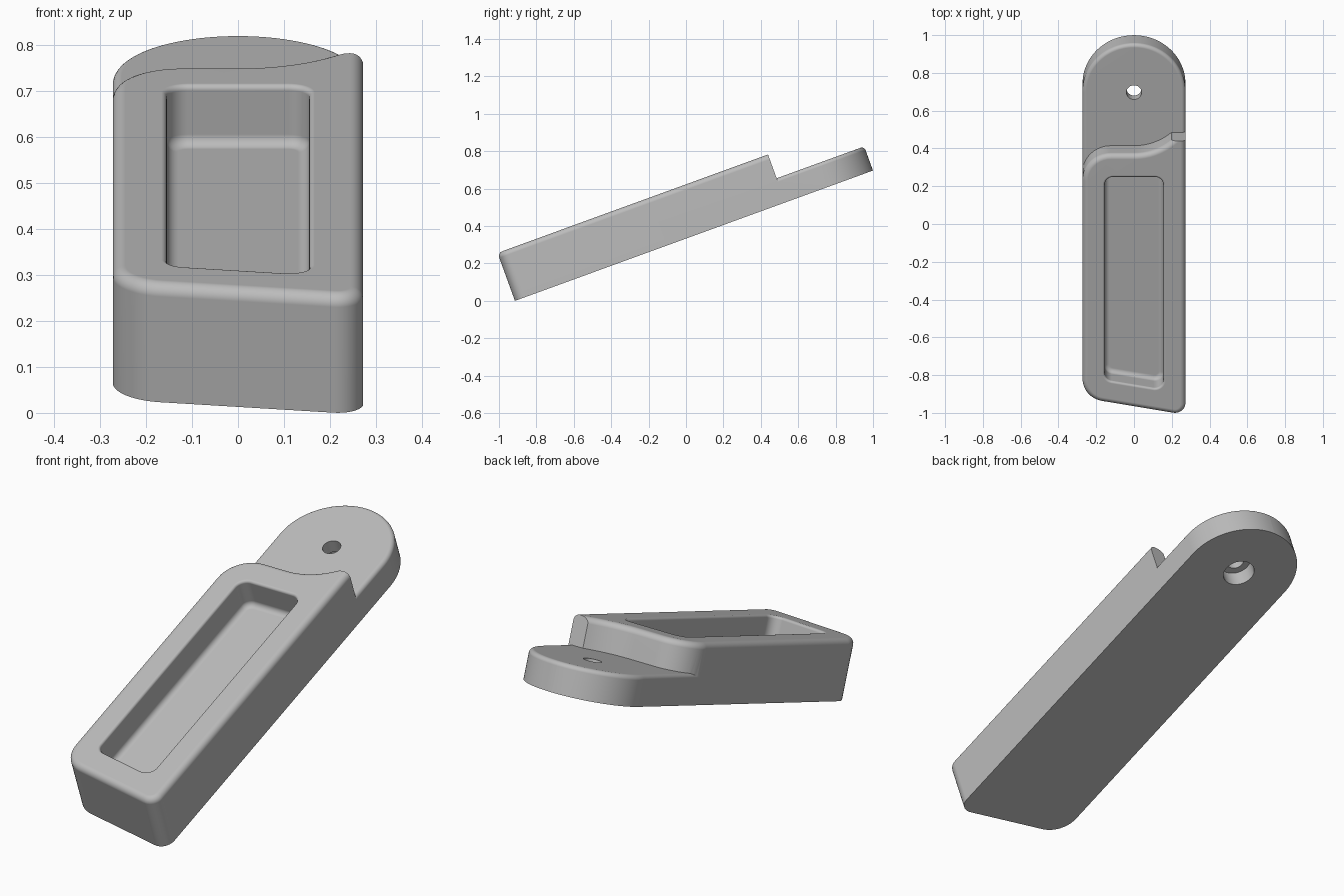
import bpy, bmesh
from math import sin, cos, tan, radians
from mathutils import Vector, Matrix

if "Cube" in bpy.data.objects:
    bpy.data.objects.remove(bpy.data.objects["Cube"])

HALF = 0.2725            # half width, also the round end's radius
THICK, THIN = 0.2725, 0.137
PIVOT = 1.765            # distance of the hole along the bar
SLANT = tan(radians(10))

grey = bpy.data.materials.new("plain grey")
grey.use_nodes = True
grey.diffuse_color = (0.5, 0.5, 0.5, 1)
grey.node_tree.nodes["Principled BSDF"].inputs["Base Color"].default_value = (0.5, 0.5, 0.5, 1)


def rounded(corners, steps=10):
    """Outline from (x, y, radius) corners, with arcs at the rounded ones."""
    out = []
    for i, (x, y, r) in enumerate(corners):
        p = Vector((x, y))
        if r == 0:
            out.append(p)
            continue
        a = (Vector(corners[i - 1][:2]) - p).normalized()
        b = (Vector(corners[(i + 1) % len(corners)][:2]) - p).normalized()
        half = a.angle(b) / 2
        centre = p + (a + b).normalized() * r / sin(half)
        start = p + a * r / tan(half) - centre
        sweep = (p + b * r / tan(half) - centre).angle_signed(start)
        for k in range(steps + 1):
            out.append(centre + Matrix.Rotation(sweep * k / steps, 2) @ start)
    return out


def prism(name, outline, low, high, fillet=0, level=None, keep=lambda e: True):
    """Extruded outline, optionally filleted around one end face."""
    bm = bmesh.new()
    face = bm.faces.new([bm.verts.new((p.x, p.y, low)) for p in outline])
    ext = bmesh.ops.extrude_face_region(bm, geom=[face], use_keep_orig=True)
    top = [v for v in ext["geom"] if isinstance(v, bmesh.types.BMVert)]
    bmesh.ops.translate(bm, verts=top, vec=(0, 0, high - low))
    bmesh.ops.recalc_face_normals(bm, faces=bm.faces)
    if fillet:
        edges = [e for e in bm.edges
                 if all(abs(v.co.z - level) < 1e-5 for v in e.verts) and keep(e)]
        bmesh.ops.bevel(bm, geom=edges, offset=fillet, segments=6, profile=0.5,
                        affect='EDGES', clamp_overlap=False)
    mesh = bpy.data.meshes.new(name)
    bm.to_mesh(mesh)
    bm.free()
    mesh.materials.append(grey)
    obj = bpy.data.objects.new(name, mesh)
    bpy.context.collection.objects.link(obj)
    return obj


def combine(target, tool, operation):
    """Boolean the tool into the target and discard the tool."""
    tool.hide_render = True
    mod = target.modifiers.new("combine", 'BOOLEAN')
    mod.operation, mod.solver, mod.object = operation, 'EXACT', tool
    bpy.context.view_layer.update()
    result = bpy.data.meshes.new_from_object(
        target.evaluated_get(bpy.context.evaluated_depsgraph_get()))
    target.modifiers.clear()
    target.data = result
    bpy.data.objects.remove(tool)


def disc(radius, count=48):
    turn = radians(360) / count
    return [Vector((radius * cos(k * turn), PIVOT + radius * sin(k * turn))) for k in range(count)]


# Thick body: slanted front, shoulder curved around the pivot hole
swing = 0.30
arc = [(swing * sin(t), PIVOT - swing * cos(t), 0) for t in (0.72 * (1 - k / 12) for k in range(13))]
shoulder = arc[0][1]
body_outline = rounded(
    [(HALF, 0.038 - SLANT * HALF, 0.055), (HALF, shoulder, 0)] + arc +
    [(-HALF, PIVOT - swing, 0.15), (-HALF, 0.038 + SLANT * HALF, 0.125)])
arm = prism("tilted_handle", body_outline, 0, THICK, 0.028, THICK,
            lambda e: any(v.co.y < shoulder - 1e-4 for v in e.verts))

# Thin round-ended tongue
tip_outline = rounded([(HALF, 1.0, 0), (HALF, PIVOT + HALF, HALF - 1e-4),
                       (-HALF, PIVOT + HALF, HALF - 1e-4), (-HALF, 1.0, 0)], 24)
tongue = prism("tongue", tip_outline, 0, THIN, 0.02, THIN,
               lambda e: any(v.co.y > 1.01 for v in e.verts))
combine(arm, tongue, 'UNION')

# Pocket with rounded floor
w, near, far = 0.155, 0.166, 1.335
pocket = prism("pocket_cutter", rounded(
    [(w, near - SLANT * w, 0.045), (w, far, 0.045),
     (-w, far, 0.045), (-w, near + SLANT * w, 0.045)]),
    0.134, 0.4, 0.025, 0.134)
combine(arm, pocket, 'DIFFERENCE')

# Pivot hole, wider from below
combine(arm, prism("hole_cutter", disc(0.04), -0.1, 0.4), 'DIFFERENCE')
combine(arm, prism("counterbore_cutter", disc(0.072), -0.1, 0.075), 'DIFFERENCE')

# Soften the pocket rim, then tilt the whole bar
bm = bmesh.new()
bm.from_mesh(arm.data)
bmesh.ops.remove_doubles(bm, verts=bm.verts, dist=1e-5)
rim = [e for e in bm.edges if len(e.link_faces) == 2 and e.calc_face_angle() > 0.8
       and all(abs(v.co.z - THICK) < 1e-4 and abs(v.co.x) < w + 0.01
               and near - 0.05 < v.co.y < far + 0.01 for v in e.verts)]
bmesh.ops.bevel(bm, geom=rim, offset=0.012, segments=4, profile=0.5,
                affect='EDGES', clamp_overlap=False)
bm.transform(Matrix.Translation((0, -0.915, 0)) @ Matrix.Rotation(radians(20), 4, 'X'))
bm.to_mesh(arm.data)
bm.free()

# Smooth fillets beside flat faces
bpy.ops.object.select_all(action='DESELECT')
arm.select_set(True)
bpy.context.view_layer.objects.active = arm
bpy.ops.object.shade_smooth_by_angle(angle=radians(30))
normals = arm.modifiers.new("flat_face_normals", 'WEIGHTED_NORMAL')
normals.keep_sharp = True
